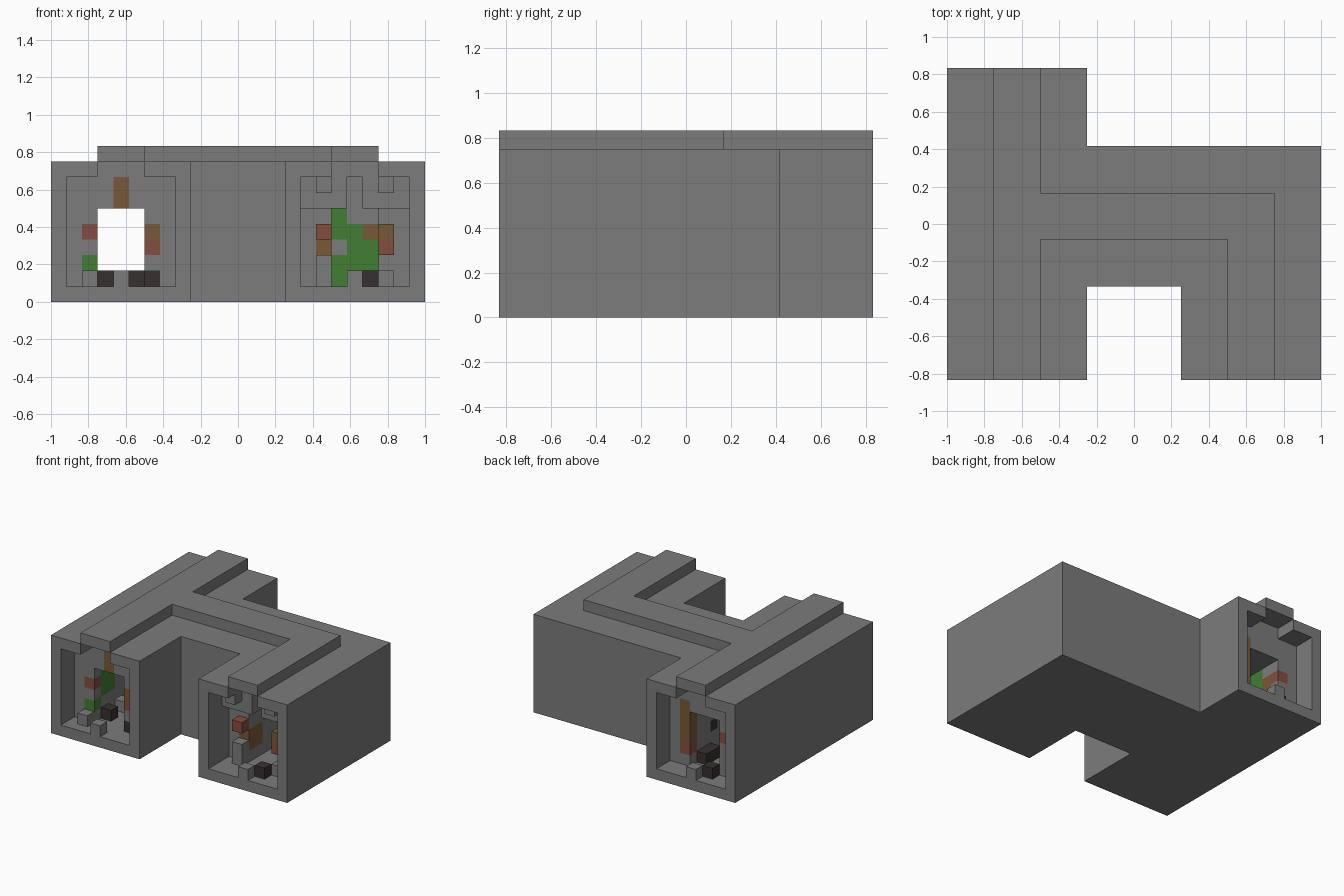
import bpy, bmesh
from mathutils import Vector

cube = bpy.data.objects.get("Cube")
if cube:
    bpy.data.objects.remove(cube, do_unlink=True)

UNIT = 1 / 12          # edge of one block
CENTRE = Vector((12, 10, 0))
COLOURS = {
    "rock": (0.2, 0.2, 0.2),
    "moss": (0.05, 0.21, 0.032),
    "earth": (0.19, 0.1, 0.038),
    "clay": (0.235, 0.075, 0.05),
    "coal": (0.04, 0.03, 0.03),
}
blocks = {}


def cells(x, y, z):
    """Each argument is one index or a (start, end) span."""
    spans = [range(*s) if isinstance(s, tuple) else (s,) for s in (x, y, z)]
    return [(i, j, k) for i in spans[0] for j in spans[1] for k in spans[2]]


def fill(kind, x, y, z):
    for c in cells(x, y, z):
        blocks[c] = kind


def carve(x, y, z):
    for c in cells(x, y, z):
        blocks.pop(c, None)


def material(name):
    m = bpy.data.materials.new(name)
    m.use_nodes = True
    rgba = (*COLOURS[name], 1)
    m.diffuse_color = rgba
    m.node_tree.nodes["Principled BSDF"].inputs["Base Color"].default_value = rgba
    return m


# Outer body: long arm, cross arm, short arm
fill("rock", (0, 9), (0, 20), (0, 9))
fill("rock", (9, 24), (6, 15), (0, 9))
fill("rock", (15, 24), (0, 6), (0, 9))
# Roof ridge
fill("rock", (3, 6), (0, 20), 9)
fill("rock", (6, 21), (9, 12), 9)
fill("rock", (18, 21), (0, 9), 9)

# Wide mouths with a raised middle
for x, y in ((0, 0), (0, 18), (15, 0)):
    carve((x + 1, x + 8), (y, y + 2), (1, 8))
    carve((x + 3, x + 6), (y, y + 2), 8)
# Narrow passages
carve((3, 6), (2, 18), (1, 6))
carve((6, 21), (9, 12), (1, 6))
carve((18, 21), (2, 12), (1, 6))
# Deeper lower wall and roof slot in the short arm
carve((16, 23), 2, (1, 6))
carve(19, (2, 12), (6, 8))

# Loose stones and hanging stones
for stone in ((4, 0, 1), (3, 5, 1), (4, 19, 1), (19, 0, 1),
              (17, 1, 7), (21, 1, 7), (21, 2, 1), (17, 2, (1, 3)), (2, 1, 1)):
    fill("rock", *stone)

# Coal lumps
for lump in ((3, 3, 1), (5, (15, 17), 1), (3, 18, 1), (6, 2, 1), (20, 1, 1), (6, 14, 3)):
    fill("coal", *lump)

# Moss on the passage walls
for patch in ((2, 2, 2), (2, (3, 5), (3, 6)), (2, (14, 16), (4, 6)),
              ((19, 21), 12, (2, 5)), (18, 12, (1, 3)), (18, 12, (4, 6)), (17, 5, 4)):
    fill("moss", *patch)

# Earth veins
for vein in ((4, 2, (6, 8)), (6, 2, 4), (6, 17, (3, 7)), (2, 16, (3, 5)),
             (21, 2, 4), (17, (3, 5), (2, 4)), (20, 12, 4)):
    fill("earth", *vein)

# Clay spots
for spot in ((2, 2, 4), (6, 2, 3), (6, 17, 2), (2, 17, 4), (17, 2, 4), (21, 2, 3)):
    fill("clay", *spot)


def build(name, kind):
    """Exposed faces of one kind of block, merged into large flat faces."""
    bm = bmesh.new()
    for c, k in blocks.items():
        if k != kind:
            continue
        mid = Vector(c) + Vector((0.5, 0.5, 0.5))
        for axis in range(3):
            for sign in (-1, 1):
                n = Vector((0, 0, 0))
                n[axis] = sign
                if tuple(int(a + b) for a, b in zip(c, n)) in blocks:
                    continue
                u = Vector((0, 0, 0))
                u[(axis + 1) % 3] = 0.5
                v = n.cross(u)
                corners = (-u - v, u - v, u + v, v - u)
                bm.faces.new([bm.verts.new((mid + n / 2 + p - CENTRE) * UNIT)
                              for p in corners])
    bmesh.ops.remove_doubles(bm, verts=bm.verts, dist=UNIT / 100)
    bmesh.ops.dissolve_limit(bm, angle_limit=0.01, verts=bm.verts, edges=bm.edges)
    mesh = bpy.data.meshes.new(name)
    bm.to_mesh(mesh)
    bm.free()
    mesh.materials.append(material(kind))
    bpy.context.collection.objects.link(bpy.data.objects.new(name, mesh))


build("tunnel_rock", "rock")
build("moss_patches", "moss")
build("earth_veins", "earth")
build("clay_spots", "clay")
build("coal_lumps", "coal")
